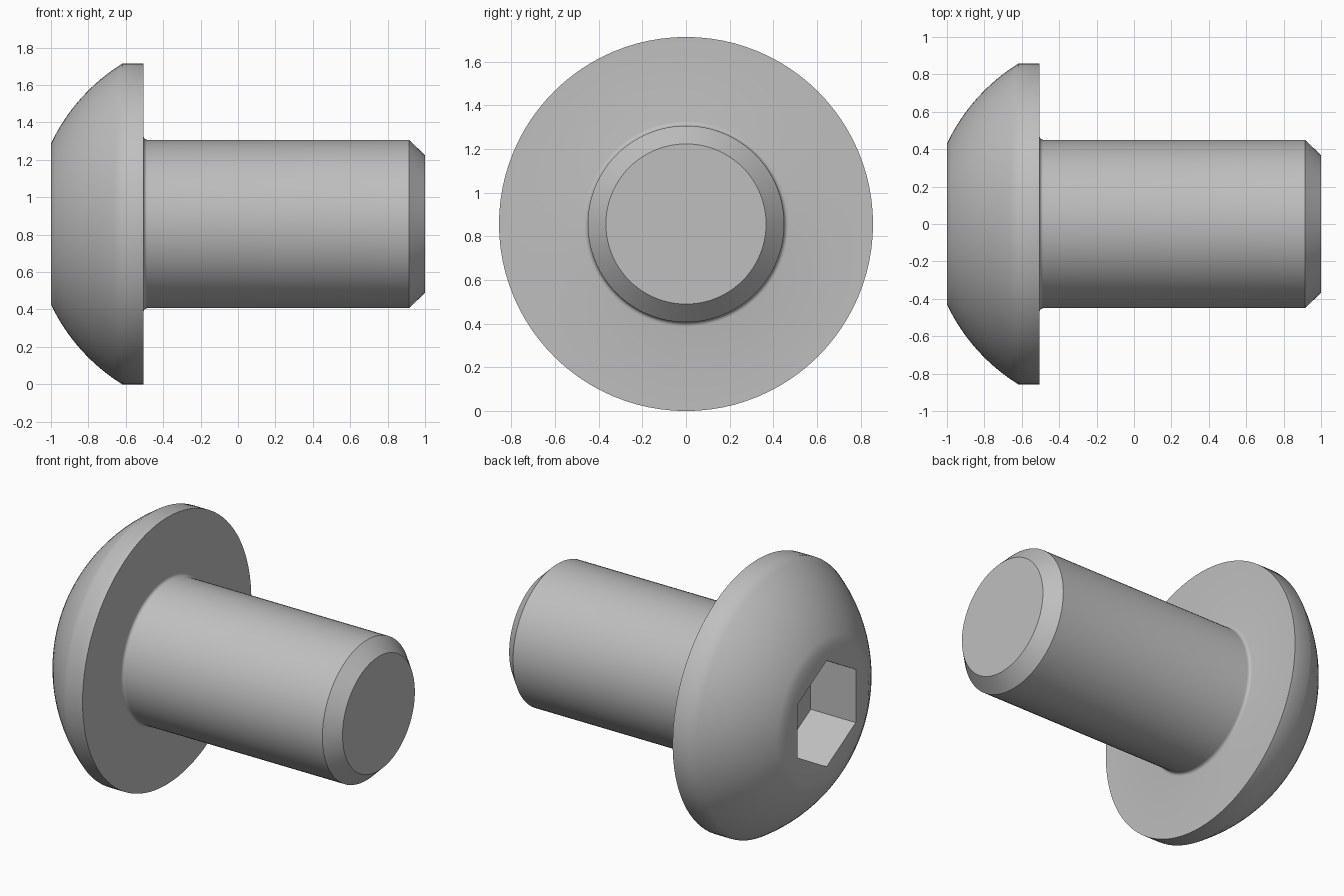
import bpy, bmesh, math

cube = bpy.data.objects.get("Cube")
if cube:
    bpy.data.objects.remove(cube, do_unlink=True)

SEGMENTS = 96          # divisible by six, so the socket corners land on vertices
HEAD_R, SHANK_R = 0.857, 0.45
FACE_R, TIP_R = 0.43, 0.367
SOCKET_APOTHEM, SOCKET_FLOOR = 0.295, -0.68
UNDERHEAD, FILLET = -0.505, 0.02

steel = bpy.data.materials.new("grey_steel")
steel.use_nodes = True
grey = (0.52, 0.52, 0.52, 1.0)
steel.diffuse_color = grey
steel.node_tree.nodes["Principled BSDF"].inputs["Base Color"].default_value = grey


def round_section(radius):
    return lambda a: radius


def hex_section(apothem):
    # Corners point straight up and down
    sixth = math.pi / 3
    return lambda a: apothem / math.cos(a % sixth - sixth / 2)


def arc(cx, cr, radius, start, end, steps):
    angles = [start + (end - start) * i / steps for i in range(steps + 1)]
    return [(cx + radius * math.cos(a), cr + radius * math.sin(a)) for a in angles]


# Domed head: a sphere centred on the axis, from the flat face to the rim
dome_x = -0.088
dome_radius = math.hypot(-1 - dome_x, FACE_R)
dome = arc(dome_x, 0, dome_radius, math.pi - math.asin(FACE_R / dome_radius),
           math.pi - math.asin(HEAD_R / dome_radius), 12)

# Small fillet between the underside of the head and the shank
neck = arc(UNDERHEAD + FILLET, SHANK_R + FILLET, FILLET, math.pi, 1.5 * math.pi, 4)

outline = dome + [(UNDERHEAD, HEAD_R)] + neck + [(0.915, SHANK_R), (1.0, TIP_R)]
sections = [(SOCKET_FLOOR, hex_section(SOCKET_APOTHEM)),
            (-1.0, hex_section(SOCKET_APOTHEM))]
sections += [(x, round_section(r)) for x, r in outline]

# Loft every section along the screw axis, then cap socket floor and tip
bm = bmesh.new()
rings = []
for x, radius_at in sections:
    ring = []
    for i in range(SEGMENTS):
        a = math.tau * i / SEGMENTS
        r = radius_at(a)
        ring.append(bm.verts.new((x, r * math.sin(a), HEAD_R + r * math.cos(a))))
    rings.append(ring)
for low, high in zip(rings, rings[1:]):
    for i in range(SEGMENTS):
        j = (i + 1) % SEGMENTS
        bm.faces.new((low[i], low[j], high[j], high[i]))
bm.faces.new(rings[0])
bm.faces.new(rings[-1])
bmesh.ops.recalc_face_normals(bm, faces=bm.faces)

mesh = bpy.data.meshes.new("button_head_screw")
bm.to_mesh(mesh)
bm.free()
mesh.materials.append(steel)
screw = bpy.data.objects.new("button_head_screw", mesh)
bpy.context.collection.objects.link(screw)

# Smooth dome, shank and fillet; crisp chamfer, underside and socket
bpy.ops.object.select_all(action="DESELECT")
screw.select_set(True)
bpy.context.view_layer.objects.active = screw
bpy.ops.object.shade_smooth_by_angle(angle=math.radians(38))
